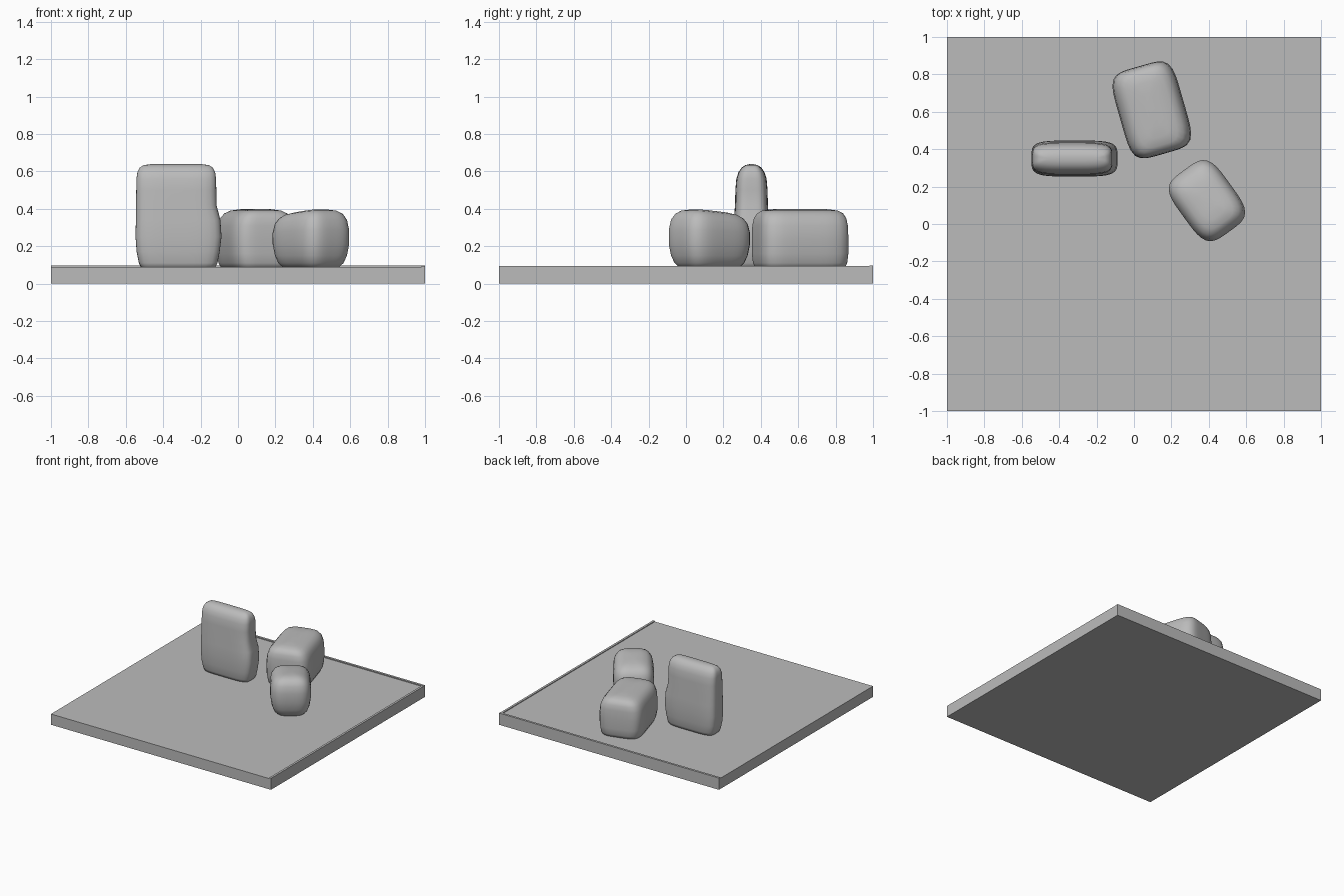
import bpy, bmesh, math
from mathutils import Matrix, Vector

if "Cube" in bpy.data.objects:
    bpy.data.objects.remove(bpy.data.objects["Cube"])

grey = bpy.data.materials.new("stone grey")
grey.diffuse_color = (0.5, 0.5, 0.5, 1)
grey.use_nodes = True
grey.node_tree.nodes["Principled BSDF"].inputs["Base Color"].default_value = grey.diffuse_color


def finish(name, bm, smooth):
    bmesh.ops.recalc_face_normals(bm, faces=bm.faces)
    mesh = bpy.data.meshes.new(name)
    bm.to_mesh(mesh)
    bm.free()
    mesh.materials.append(grey)
    for p in mesh.polygons:
        p.use_smooth = smooth
    obj = bpy.data.objects.new(name, mesh)
    bpy.context.collection.objects.link(obj)
    return obj


def box(name, lo, hi):
    bm = bmesh.new()
    bmesh.ops.create_cube(bm, size=1)
    lo, hi = Vector(lo), Vector(hi)
    for v in bm.verts:
        v.co = (lo + hi) / 2 + Vector(a * b for a, b in zip(v.co, hi - lo))
    return finish(name, bm, False)


def block(name, centre, turn, sections, power=4.5, slope=0.0, n=48):
    """Soft block lofted through (z, half width, half depth, x shift);
    slope lowers the top towards local +y."""
    bm = bmesh.new()
    rot = Matrix.Rotation(math.radians(turn), 3, 'Z')
    rings = []
    for z, hx, hy, dx in sections:
        ring = []
        for i in range(n):
            a = 2 * math.pi * i / n
            c, s = math.cos(a), math.sin(a)
            r = (abs(c) ** power + abs(s) ** power) ** (-1 / power)
            x, y = hx * r * c + dx, hy * r * s
            drop = slope * y * max(0, z - 0.2) / 0.2
            ring.append(bm.verts.new(rot @ Vector((x, y, z - drop)) + Vector((*centre, 0))))
        rings.append(ring)
    for a, b in zip(rings, rings[1:]):
        for i in range(n):
            j = (i + 1) % n
            bm.faces.new((a[i], a[j], b[j], b[i]))
    bm.faces.new(rings[0][::-1])
    bm.faces.new(rings[-1])
    return finish(name, bm, True)


# Ground slab with faint raised lips on the back and right edges
box("ground_slab", (-1, -1, 0), (1, 1, 0.088))
box("back_lip", (-1, 0.982, 0.08), (1, 1, 0.096))
box("right_lip", (0.982, -1, 0.08), (1, 0.982, 0.094))

# Tall upright block, slightly waisted, rounded over the top
block("upright_block", (-0.33, 0.35), 0, [
    (0.08, 0.195, 0.075, 0.01), (0.11, 0.21, 0.085, 0.01), (0.17, 0.222, 0.092, 0.01),
    (0.25, 0.23, 0.096, 0.012), (0.34, 0.226, 0.094, 0.01), (0.42, 0.215, 0.088, 0.0),
    (0.50, 0.214, 0.086, 0), (0.56, 0.213, 0.081, 0), (0.595, 0.208, 0.07, 0),
    (0.62, 0.195, 0.053, 0), (0.633, 0.175, 0.033, 0), (0.638, 0.14, 0.012, 0)])

# Long low block at the back
block("back_block", (0.095, 0.61), 16, [
    (0.08, 0.15, 0.225, 0), (0.11, 0.165, 0.238, 0), (0.16, 0.173, 0.243, 0),
    (0.24, 0.176, 0.243, 0), (0.31, 0.17, 0.241, 0), (0.35, 0.155, 0.234, 0),
    (0.375, 0.135, 0.22, 0), (0.39, 0.105, 0.195, 0), (0.397, 0.06, 0.15, 0),
    (0.4, 0.02, 0.09, 0)], power=5)

# Short low block at the right, bulging at mid height, sloping down at its inner end
block("right_block", (0.39, 0.125), 36, [
    (0.08, 0.10, 0.15, 0), (0.11, 0.128, 0.177, 0), (0.15, 0.143, 0.193, 0),
    (0.21, 0.152, 0.204, 0), (0.28, 0.152, 0.204, 0), (0.33, 0.143, 0.193, 0),
    (0.36, 0.125, 0.173, 0), (0.378, 0.098, 0.145, 0), (0.387, 0.06, 0.10, 0),
    (0.39, 0.02, 0.05, 0)], power=4, slope=0.1)
